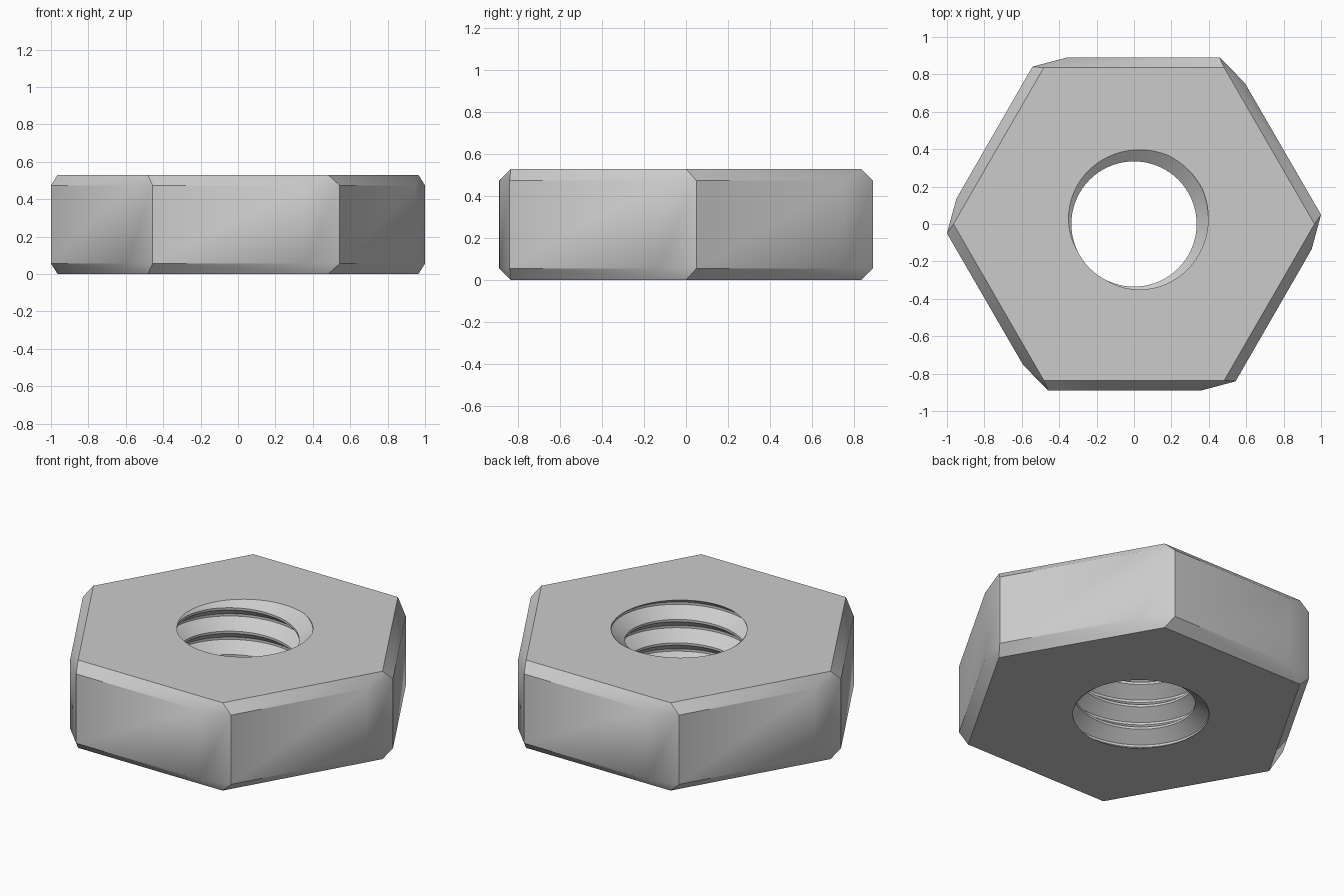
import bpy, bmesh, math
from mathutils import Matrix, Vector

cube = bpy.data.objects.get("Cube")
if cube:
    bpy.data.objects.remove(cube, do_unlink=True)

HEIGHT = 0.53
CHAMFER = 0.056
R_MAJOR, R_MINOR = 0.41, 0.335
TURNS = 3.75
PITCH = HEIGHT / TURNS
SEGMENTS = 72

steel = bpy.data.materials.new("steel grey")
steel.use_nodes = True
steel.diffuse_color = (0.6, 0.6, 0.6, 1)
steel.node_tree.nodes["Principled BSDF"].inputs["Base Color"].default_value = (0.6, 0.6, 0.6, 1)

bm = bmesh.new()


def corner_ring(x, y, z):
    """One point repeated at the six corners."""
    return [bm.verts.new(Matrix.Rotation(math.radians(60 * i), 3, "Z") @ Vector((x, y, z)))
            for i in range(6)]


# Hexagonal body with clipped corners and chamfered rims
rims, clips, points = [], [], []
for z_rim, z_body in ((0, CHAMFER), (HEIGHT, HEIGHT - CHAMFER)):
    rims.append(corner_ring(0.965, 0, z_rim))
    clips.append(corner_ring(0.95, -0.135, z_body))
    points.append(corner_ring(1.0, 0.05, z_body))

for i in range(6):
    j = (i + 1) % 6
    bm.faces.new((clips[0][i], points[0][i], points[1][i], clips[1][i]))
    bm.faces.new((points[0][i], clips[0][j], clips[1][j], points[1][i]))
    for s in (0, 1):
        bm.faces.new((clips[s][i], points[s][i], rims[s][i]))
        bm.faces.new((points[s][i], clips[s][j], rims[s][j], rims[s][i]))

# Helical internal thread: flat root, flank, flat crest, flank
profile = [(-0.05, R_MAJOR), (0.05, R_MAJOR), (0.45, R_MINOR), (0.55, R_MINOR)]
columns = []
for c in range(SEGMENTS + 1):
    turn = c / SEGMENTS
    a = turn * math.tau
    columns.append([bm.verts.new((r * math.cos(a), r * math.sin(a),
                                  PITCH * (k + phase + turn - 0.375)))
                    for k in range(-2, 7) for phase, r in profile])
thread_faces = []
for left, right in zip(columns, columns[1:]):
    for k in range(len(left) - 1):
        thread_faces.append(bm.faces.new((left[k], left[k + 1], right[k + 1], right[k])))
bmesh.ops.remove_doubles(bm, verts=[v for col in columns for v in col], dist=1e-5)

# Trim the thread flush with both end faces
for z, direction in ((0, -1), (HEIGHT, 1)):
    thread = [f for f in bm.faces if all(v.co.xy.length < 0.6 for v in f.verts)]
    geom = set(thread)
    for f in thread:
        geom.update(f.edges)
        geom.update(f.verts)
    bmesh.ops.bisect_plane(bm, geom=list(geom), dist=1e-6, plane_co=(0, 0, z),
                           plane_no=(0, 0, direction), clear_outer=True)

# Flat end faces between the hexagon and the threaded hole
for z in (0, HEIGHT):
    edges = [e for e in bm.edges if e.is_boundary
             and all(abs(v.co.z - z) < 1e-4 for v in e.verts)]
    bmesh.ops.triangle_fill(bm, edges=edges, use_beauty=True, normal=(0, 0, 1 if z else -1))

bmesh.ops.recalc_face_normals(bm, faces=bm.faces[:])
mesh = bpy.data.meshes.new("hex_nut")
bm.to_mesh(mesh)
bm.free()
mesh.materials.append(steel)

nut = bpy.data.objects.new("hex_nut", mesh)
bpy.context.collection.objects.link(nut)
bpy.ops.object.select_all(action="DESELECT")
nut.select_set(True)
bpy.context.view_layer.objects.active = nut
bpy.ops.object.shade_smooth_by_angle(angle=math.radians(30))
